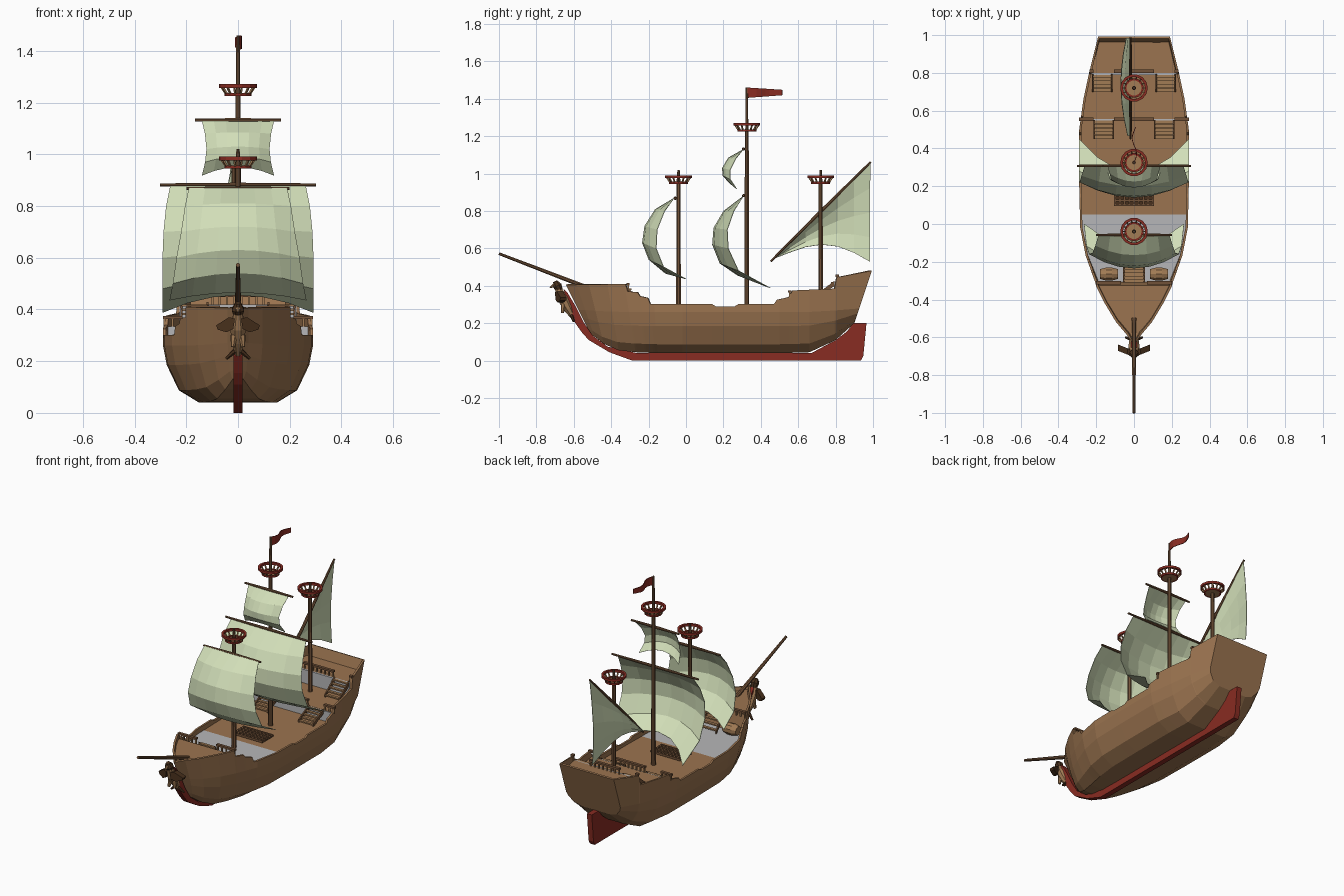
import bpy, bmesh, math
from mathutils import Vector

if "Cube" in bpy.data.objects:
    bpy.data.objects.remove(bpy.data.objects["Cube"])

def material(name, c):
    m = bpy.data.materials.new(name)
    m.diffuse_color = (*c, 1)
    m.use_nodes = True
    m.node_tree.nodes["Principled BSDF"].inputs["Base Color"].default_value = m.diffuse_color
    return m

WOOD = material("hull_wood", (.33, .175, .08))
DARK = material("spar_wood", (.17, .085, .04))
RED = material("keel_red", (.25, .025, .016))
SAIL = material("sail_cloth", (.64, .73, .48))
GREY = material("grey_deck", (.47, .47, .48))
FEATHER = material("dark_brown", (.065, .03, .012))
TAN = material("tan_wood", (.36, .2, .09))

def build(name, verts, faces, mat, solid=0):
    bm = bmesh.new()
    vs = [bm.verts.new(v) for v in verts]
    for f in faces:
        bm.faces.new([vs[i] for i in f])
    bmesh.ops.remove_doubles(bm, verts=bm.verts, dist=.0004)
    bmesh.ops.recalc_face_normals(bm, faces=bm.faces)
    me = bpy.data.meshes.new(name)
    bm.to_mesh(me)
    bm.free()
    me.materials.append(mat)
    ob = bpy.data.objects.new(name, me)
    bpy.context.collection.objects.link(ob)
    if solid:
        s = ob.modifiers.new("thickness", 'SOLIDIFY')
        s.thickness, s.offset = solid, -1
    return ob

def loft(rings, wrap=True, caps=True):
    n = len(rings[0])
    verts = [p for r in rings for p in r]
    faces = [(i*n+j, i*n+(j+1) % n, (i+1)*n+(j+1) % n, (i+1)*n+j)
             for i in range(len(rings)-1) for j in range(n if wrap else n-1)]
    if caps:
        faces += [tuple(range(n)), tuple(range(len(verts)-n, len(verts)))]
    return verts, faces

def box(name, x0, x1, y0, y1, z0, z1, mat):
    r = lambda z: [(x0, y0, z), (x1, y0, z), (x1, y1, z), (x0, y1, z)]
    return build(name, *loft([r(z0), r(z1)]), mat)

def rod(name, p, q, radii, mat, n=8):
    p, q = Vector(p), Vector(q)
    rot = (q-p).to_track_quat('Z', 'Y')
    rings = []
    for k, r in enumerate(radii):
        c = p.lerp(q, k/(len(radii)-1))
        rings.append([c + rot @ Vector((r*math.cos(2*math.pi*(j+.5)/n), r*math.sin(2*math.pi*(j+.5)/n), 0)) for j in range(n)])
    return build(name, *loft(rings), mat)

def plate_x(name, pts, x0, x1, mat):
    return build(name, *loft([[(x, y, z) for y, z in pts] for x in (x0, x1)]), mat)

# ---- hull: raked stations (y at sheer, y at bottom, z at bottom, half width)
ST = [(.93, .90, .20, .19), (.80, .80, .11, .238), (.66, .66, .045, .268), (.5, .5, .04, .29),
      (.2, .2, .04, .29), (-.02, -.02, .04, .285), (-.17, -.15, .04, .255), (-.31, -.27, .045, .20),
      (-.40, -.36, .055, .155), (-.49, -.44, .09, .095), (-.545, -.49, .13, .04), (-.585, -.51, .14, 0)]
SHEER = [(.93, .48), (.805, .445), (.795, .385), (.57, .375), (.55, .34), (.485, .325), (.47, .302),
         (.28, .302), (.26, .29), (.16, .29), (.14, .302), (-.19, .302), (-.2, .335), (-.24, .345),
         (-.25, .365), (-.3, .37), (-.305, .41), (-.585, .405)]

def interp(tab, y):
    for a, b in zip(tab, tab[1:]):
        if y >= b[0]:
            t = (a[0]-y)/(a[0]-b[0])
            return [p+(q-p)*t for p, q in zip(a, b)]
    return list(tab[-1])

def y_at(s, z):
    return s[1]+(s[0]-s[1])*(z-s[2])/(.29-s[2])

rings = []
for y in sorted({s[0] for s in ST} | {s[0] for s in SHEER}, reverse=True):
    s, top = interp(ST, y), interp(SHEER, y)[1]
    half = [(s[3]*k, s[2]+f*(.29-s[2])) for f, k in ((0, .52), (.19, .79), (.58, .95), (.88, 1))] + [(s[3], top)]
    rings.append([(-w, y_at(s, z), z) for w, z in half[::-1]] + [(w, y_at(s, z), z) for w, z in half])
v, f = loft(rings, wrap=False, caps=False)
build("hull", v, f + [tuple(range(10))], WOOD, solid=.012)

# ---- decks follow the hull outline
def deck(name, a, b, z, zlow, mat, n=8):
    def ring(h):
        ss = [interp(ST, a+(b-a)*i/n) for i in range(n+1)]
        pts = [(max(s[3]-.007, .002), y_at(s, h), h) for s in ss]
        return pts + [(-x, y, h) for x, y, h in pts[::-1]]
    build(name, *loft([ring(zlow), ring(z)]), mat)

deck("poop_deck", .925, .80, .42, .33, WOOD)
deck("quarter_deck", .80, .555, .335, .265, WOOD)
deck("main_deck", .555, .05, .27, .262, WOOD)
deck("grey_deck", .05, -.31, .27, .262, GREY)
deck("fore_deck", -.31, -.575, .385, .265, WOOD, 12)
box("quarter_wall", -.279, .279, .549, .556, .27, .334, GREY)
box("poop_wall", -.226, .226, .79, .80, .335, .42, GREY)

# ---- railings beside the stairs
for nm, y, z, x1 in (("quarter", .555, .335, .29), ("poop", .808, .42, .235), ("fore", -.31, .375, .2)):
    gaps = ((-x1, -.07), (.07, x1)) if nm == "fore" else ((-x1, -.215), (-.105, .105), (.215, x1))
    for a, b in gaps:
        box(nm+"_rail", a, b, y-.009, y+.009, z+.028, z+.04, DARK)
        n = max(2, int((b-a)/.03))
        for i in range(n+1):
            x = a+.006+(b-a-.012)*i/n
            box(nm+"_baluster", x-.004, x+.004, y-.004, y+.004, z, z+.03, TAN)

# ---- stairs
def stairs(name, x, hw, ylow, yhigh, z0, z1, n=5):
    for i in range(n):
        y, z = ylow+(yhigh-ylow)*(i+.5)/n, z0+(z1-z0)*(i+1)/n
        box(name+"_tread", x-hw, x+hw, y-.009, y+.009, z-.008, z, TAN)
    for e in (-hw, hw):
        plate_x(name+"_side", [(ylow, z0), (ylow, z0+.02), (yhigh, z1+.008), (yhigh, z1-.02)], x+e-.004, x+e+.004, DARK)

for s in (-1, 1):
    stairs("quarter_stairs", s*.16, .05, .45, .55, .27, .335)
    stairs("poop_stairs", s*.168, .05, .70, .795, .335, .42)
    # barrels under the foredeck
    rod("barrel", (s*.085, -.265, .305), (s*.18, -.265, .305), (.027, .036, .036, .027), TAN, 10)
stairs("fore_stairs", 0, .055, -.22, -.31, .27, .385)

# ---- deck grating
box("grating_base", -.1, .1, .1, .2, .27, .276, FEATHER)
for i in range(9):
    x = -.1+.025*i
    box("grating_bar", x-.005, x+.005, .095, .205, .275, .284, DARK)
for i in range(5):
    y = .1+.025*i
    box("grating_bar", -.105, .105, y-.005, y+.005, .275, .286, DARK)

# ---- keel, stem and rudder in one profile
KEEL = [(-.655, .385), (-.605, .22), (-.56, .155), (-.52, .11), (-.41, .045), (-.287, 0), (.935, 0), (.948, .025),
        (.965, .2), (.895, .2), (.86, .155), (.80, .11), (.67, .04), (-.27, .042), (-.42, .075),
        (-.5, .135), (-.55, .21), (-.59, .29), (-.635, .365)]
plate_x("keel", KEEL, -.017, .017, RED)

# ---- bowsprit and masts
rod("bowsprit", (0, -1, .572), (0, -.5, .38), (.008, .013), DARK)
for nm, y, top, mid in (("fore", -.04, 1.02, .97), ("main", .325, 1.46, 1.24), ("mizzen", .72, 1.02, .97)):
    rod(nm+"_mast", (0, y, .26), (0, y, mid), (.014, .011), DARK)
    rod(nm+"_topmast", (0, y, mid-.01), (0, y, top), (.009, .007), DARK)

# ---- crow's nests
def ring(name, y, r0, r1, z0, z1, mat, n=14):
    rings = []
    for r, z in ((r0, z0), (r1, z0), (r1, z1), (r0, z1), (r0, z0)):
        rings.append([(r*math.cos(2*math.pi*j/n), y+r*math.sin(2*math.pi*j/n), z) for j in range(n)])
    build(name, *loft(rings, caps=False), mat)

for y, z in ((-.04, .945), (.325, 1.225), (.72, .945)):
    rod("nest_floor", (0, y, z), (0, y, z+.008), (.045, .045), TAN, 14)
    ring("nest_lower_ring", y, .04, .052, z, z+.012, RED)
    ring("nest_rim", y, .059, .073, z+.032, z+.046, RED)
    for k in range(14):
        c, s = math.cos(2*math.pi*k/14), math.sin(2*math.pi*k/14)
        rod("nest_post", (.047*c, y+.047*s, z+.008), (.066*c, y+.066*s, z+.036), (.005, .005), TAN, 4)

# ---- yards and square sails: centre profile, edge profile, half widths
def square_sail(name, mid, edge, widths, cols=6):
    rows = []
    for (ym, zm), (ye, ze), w in zip(mid, edge, widths):
        row = []
        for j in range(cols+1):
            u = 2*j/cols-1
            row.append((w*u, ym+(ye-ym)*u*u, zm+(ze-zm)*u*u))
        rows.append(row)
    build(name, *loft(rows, wrap=False, caps=False), SAIL, solid=.003)

square_sail("main_sail",
            [(.305, .88), (.2, .80), (.147, .71), (.14, .62), (.18, .52), (.275, .455)],
            [(.305, .88), (.255, .80), (.22, .70), (.225, .60), (.28, .48), (.45, .387)],
            (.262, .278, .288, .292, .292, .292))
square_sail("fore_sail",
            [(-.065, .87), (-.165, .81), (-.222, .72), (-.235, .63), (-.2, .54), (-.11, .465)],
            [(-.065, .87), (-.115, .80), (-.155, .70), (-.16, .60), (-.12, .50), (0, .435)],
            (.19, .205, .22, .238, .252, .265))
square_sail("top_sail",
            [(.305, 1.13), (.225, 1.085), (.193, 1.03), (.195, .99), (.23, .95)],
            [(.305, 1.13), (.265, 1.08), (.235, 1.02), (.235, .97), (.27, .917)],
            (.14, .128, .122, .127, .14))
for nm, y, z, w in (("main", .308, .882, .302), ("fore", -.058, .868, .2), ("top", .308, 1.132, .167)):
    rod(nm+"_yard", (-w, y, z), (0, y, z), (.006, .009), DARK)
    rod(nm+"_yard", (w, y, z), (0, y, z), (.006, .009), DARK)

# ---- slanted mizzen yard and triangular sail
rod("mizzen_yard", (-.018, .452, .53), (-.018, .988, 1.063), (.006, .01, .006), DARK)
rows = []
for i in range(7):
    u = i/6
    y, zt = .465+.52*u, .545+.51*u
    zb = .543-.015*u+.085*math.sin(math.pi*u**1.1)
    zb = min(zb, zt-.001)
    rows.append([(-.018-.055*math.sin(math.pi*.75*k/4)*math.sin(math.pi*(.1+.75*u)), y, zt+(zb-zt)*k/4) for k in range(5)])
build("mizzen_sail", *loft(rows, wrap=False, caps=False), SAIL, solid=.003)

# ---- pennant
rows = []
for i in range(9):
    u = i/8
    x = .012*math.sin(u*7)
    rows.append([(x, .33+.185*u, 1.46-.012*u), (x, .33+.185*u, 1.405+.014*u)])
build("pennant", *loft(rows, wrap=False, caps=False), RED, solid=.004)

# ---- winged figurehead
rod("figure_body", (0, -.60, .225), (0, -.685, .385), (.012, .027, .032, .018), TAN)
rod("figure_head", (0, -.675, .375), (0, -.70, .425), (.018, .026, .012), FEATHER)
rod("figure_beak", (0, -.70, .405), (0, -.728, .39), (.012, .003), TAN, 6)
for s in (-1, 1):
    wing = [(.012, .365), (.035, .37), (.085, .338), (.078, .322), (.045, .312), (.018, .325)]
    build("figure_wing", *loft([[(s*x, y+x*.4, z) for x, z in wing] for y in (-.705, -.672)]), FEATHER)
    rod("figure_leg", (s*.015, -.655, .30), (s*.02, -.66, .255), (.014, .008), TAN, 6)
    rod("figure_claw", (s*.012, -.612, .24), (s*.045, -.60, .21), (.01, .006), FEATHER, 6)
